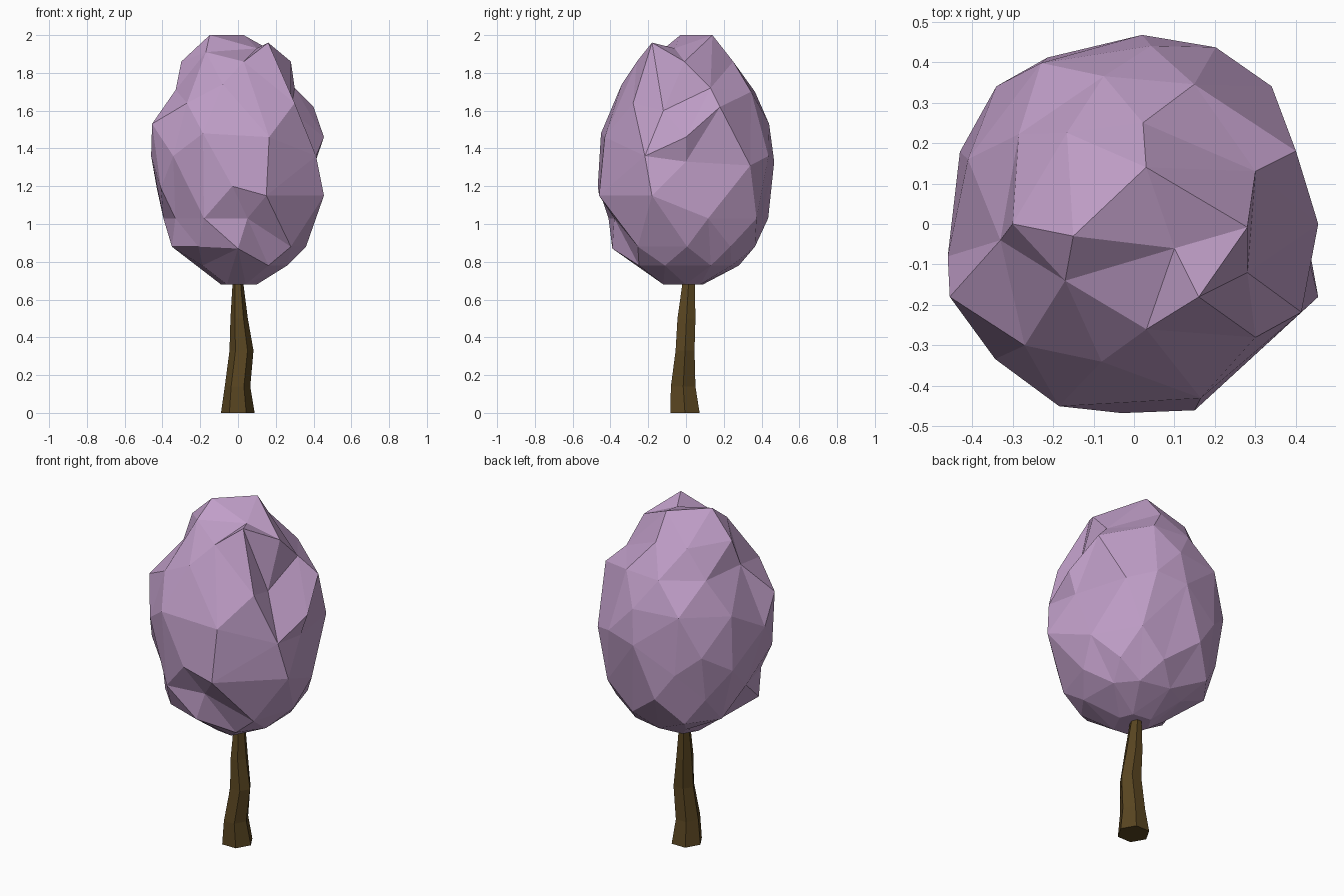
import bpy, bmesh, math, random
from mathutils import Vector

if "Cube" in bpy.data.objects:
    bpy.data.objects.remove(bpy.data.objects["Cube"])

random.seed(5)


def material(name, color):
    m = bpy.data.materials.new(name)
    m.diffuse_color = color
    m.use_nodes = True
    m.node_tree.nodes["Principled BSDF"].inputs["Base Color"].default_value = m.diffuse_color
    return m


def add_object(name, bm, mat):
    bmesh.ops.recalc_face_normals(bm, faces=bm.faces)
    mesh = bpy.data.meshes.new(name)
    bm.to_mesh(mesh)
    bm.free()
    mesh.materials.append(mat)
    obj = bpy.data.objects.new(name, mesh)
    bpy.context.collection.objects.link(obj)


def ring(z, x0, x1, y0, y1, sides, turn=0.0, wobble=0.0, square=0.0):
    """Irregular ring that exactly fills the given x and y extents."""
    pts = []
    for i in range(sides):
        a = math.tau * (i + turn + random.uniform(-wobble, wobble) * 5) / sides
        r = 1 + random.uniform(-wobble, 0) + square * (1 - math.cos(4 * a)) / 2
        pts.append(Vector((r * math.cos(a), r * math.sin(a), z)))
    for axis, lo, hi in ((0, x0, x1), (1, y0, y1)):
        a = min(p[axis] for p in pts)
        b = max(p[axis] for p in pts)
        for p in pts:
            p[axis] = lo + (p[axis] - a) / (b - a) * (hi - lo)
    return pts


# Trunk: crooked, tapering, six-sided
trunk_profile = [
    (0.00, -0.09, 0.088, -0.083, 0.072),
    (0.14, -0.07, 0.065, -0.08, 0.05),
    (0.33, -0.045, 0.082, -0.055, 0.045),
    (0.50, -0.04, 0.052, -0.045, 0.05),
    (0.75, -0.025, 0.02, -0.01, 0.045),
]
bm = bmesh.new()
loops = [[bm.verts.new(p) for p in ring(*t, sides=6)] for t in trunk_profile]
for a, b in zip(loops, loops[1:]):
    for i in range(6):
        j = (i + 1) % 6
        bm.faces.new((a[i], a[j], b[j], b[i]))
bm.faces.new(loops[0][::-1])
bm.faces.new(loops[-1])
add_object("trunk", bm, material("bark", (0.10, 0.06, 0.015, 1)))

# Crown: distinctive peaks and dents
points = [Vector(p) for p in (
    (-0.15, -0.03, 2.0), (0.03, 0.14, 2.0), (0.16, -0.18, 1.96),
    (0.10, -0.06, 1.93), (-0.17, -0.14, 1.91), (-0.30, 0.0, 1.86),
    (0.28, -0.12, 1.60), (0.30, 0.13, 1.72), (0.30, -0.28, 1.64),
    (0.40, 0.18, 1.62), (-0.27, -0.30, 1.64), (-0.08, -0.34, 1.74),
    (-0.185, -0.45, 1.48), (0.165, -0.43, 1.46), (0.455, 0.0, 1.46),
    (0.41, 0.0, 1.33), (0.455, -0.18, 1.15), (0.34, 0.34, 1.31),
    (0.15, -0.46, 1.15), (-0.03, -0.467, 1.20), (-0.18, -0.41, 1.03),
    (0.05, -0.38, 1.03), (0.0, -0.39, 0.87), (0.02, 0.467, 1.33),
    (-0.41, 0.16, 1.50), (-0.46, -0.08, 1.36), (-0.455, -0.18, 1.53),
    (-0.33, -0.04, 1.71), (-0.34, 0.34, 1.30))]

# Crown: egg-shaped filler between them, extents per height
crown_profile = [
    (0.68, -0.09, 0.10, -0.12, 0.09),
    (0.78, -0.22, 0.26, -0.27, 0.28),
    (0.88, -0.35, 0.36, -0.38, 0.365),
    (1.03, -0.395, 0.40, -0.41, 0.435),
    (1.19, -0.43, 0.45, -0.465, 0.455),
    (1.36, -0.46, 0.445, -0.46, 0.467),
    (1.53, -0.455, 0.43, -0.44, 0.44),
    (1.70, -0.35, 0.36, -0.37, 0.365),
    (1.86, -0.30, 0.28, -0.26, 0.25),
    (1.96, -0.19, 0.16, -0.18, 0.16),
]
fixed = list(points)
for k, row in enumerate(crown_profile):
    sides = 6 if k in (0, 9) else 9
    for p in ring(*row, sides=sides, turn=0.5 * (k % 2), wobble=0.04, square=0.03):
        if min((p - q).length for q in fixed) > 0.17:
            points.append(p)

# Facets: triangulate the directions on a ball, then move back to the real points
bm = bmesh.new()
verts = []
for p in points:
    d = Vector((p.x / 0.46, p.y / 0.46, (p.z - 1.34) / 0.66))
    verts.append(bm.verts.new(d.normalized()))
bmesh.ops.convex_hull(bm, input=verts)
for v, p in zip(verts, points):
    v.co = p
add_object("crown", bm, material("blossom", (0.53, 0.345, 0.58, 1)))
